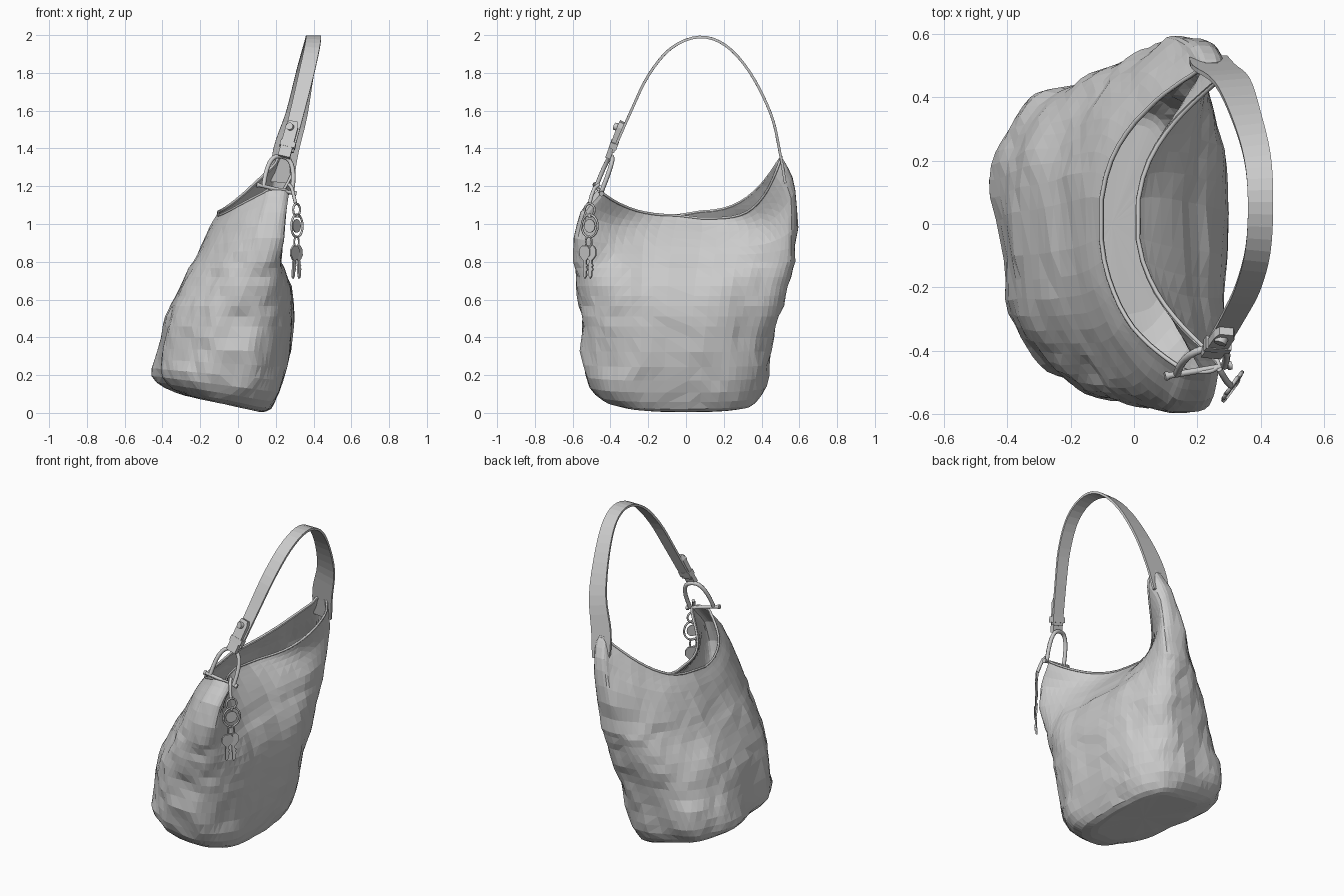
import bpy, bmesh, math
from mathutils import Vector, noise

if "Cube" in bpy.data.objects:
    bpy.data.objects.remove(bpy.data.objects["Cube"])

NSEG = 64


def mesh_object(name, bm):
    bmesh.ops.recalc_face_normals(bm, faces=bm.faces[:])
    me = bpy.data.meshes.new(name)
    bm.to_mesh(me)
    bm.free()
    ob = bpy.data.objects.new(name, me)
    bpy.context.collection.objects.link(ob)
    return ob


def tube(name, pts, r, cyclic=False, sides=1):
    """Round wire through points."""
    cu = bpy.data.curves.new(name, 'CURVE')
    cu.dimensions = '3D'
    cu.bevel_depth = r
    cu.bevel_resolution = sides
    cu.use_fill_caps = True
    sp = cu.splines.new('POLY')
    sp.points.add(len(pts) - 1)
    for p, c in zip(sp.points, pts):
        p.co = (*c, 1)
    sp.use_cyclic_u = cyclic
    ob = bpy.data.objects.new(name, cu)
    bpy.context.collection.objects.link(ob)
    return ob


def ring(name, c, u, v, r):
    """Elliptical wire ring; u and v are the half-axis vectors."""
    c, u, v = Vector(c), Vector(u), Vector(v)
    n = 20
    return tube(name, [c + u * math.cos(a) + v * math.sin(a)
                       for a in (2 * math.pi * i / n for i in range(n))], r, True)


def catmull(pts, steps):
    """Smooth a list of tuples with a Catmull-Rom spline."""
    ps = [pts[0]] + pts + [pts[-1]]
    out = []
    for i in range(1, len(ps) - 2):
        for s in range(steps):
            t = s / steps
            out.append([0.5 * (2 * b + (c - a) * t + (2 * a - 5 * b + 4 * c - d) * t * t
                               + (3 * b - a - 3 * c + d) * t ** 3)
                        for a, b, c, d in zip(*ps[i - 1:i + 3])])
    out.append(list(pts[-1]))
    return out


def band(name, pts, thick):
    """Flat band along (x, y, z, width) points, its width lying close to x."""
    bm = bmesh.new()
    prev = None
    for i, p in enumerate(pts):
        a, b = pts[max(i - 1, 0)], pts[min(i + 1, len(pts) - 1)]
        t = (Vector(b[:3]) - Vector(a[:3])).normalized()
        w = Vector((1, 0, 0))
        w = (w - t * w.dot(t)).normalized()
        n = t.cross(w)
        c = Vector(p[:3])
        vs = [bm.verts.new(c + w * p[3] / 2 * sx + n * thick / 2 * sn)
              for sx, sn in ((-1, -1), (1, -1), (1, 1), (-1, 1))]
        if prev:
            for k in range(4):
                bm.faces.new((prev[k], prev[(k + 1) % 4], vs[(k + 1) % 4], vs[k]))
        else:
            bm.faces.new(vs[::-1])
        prev = vs
    bm.faces.new(prev)
    return mesh_object(name, bm)


# Body sections: z, rim blend, tilt, left x, right x, front y, back y, end x, end half width
LEVELS = [
    (.002, 0, .22, -.25, .12, -.30, .30, -.06, .17),
    (.03, 0, .20, -.36, .175, -.43, .37, -.07, .24),
    (.12, 0, .13, -.42, .225, -.51, .42, -.07, .30),
    (.25, 0, .06, -.42, .26, -.54, .44, -.05, .305),
    (.40, 0, 0, -.40, .285, -.55, .465, -.02, .295),
    (.51, 0, 0, -.375, .295, -.56, .495, .015, .285),
    (.62, 0, 0, -.335, .29, -.575, .52, .055, .26),
    (.72, 0, 0, -.285, .255, -.585, .545, .09, .225),
    (.80, 0, 0, -.24, .20, -.59, .57, .12, .19),
    (.80, .33, 0, -.20, .15, -.59, .585, .155, .16),
    (.80, .68, 0, -.155, .08, -.56, .58, .18, .135),
    (.80, .90, 0, -.12, .03, -.50, .535, .20, .125),
    (.80, 1, 0, -.105, .01, -.47, .50, .205, .12),
]


def rim_height(v, left):
    if v < 0:
        return 1.045 + .14 * abs(v) ** 3
    return (1.065 + .29 * v ** 3) if left else (1.03 + .325 * v ** 5)


def section(lv):
    z0, f, tilt, xl, xr, y0, y1, xe, he = lv
    f = max(f, 0)
    pts = []
    for i in range(NSEG):
        a = 2 * math.pi * (i + .5) / NSEG
        c, s = math.cos(a), math.sin(a)
        p = .68 - .13 * f
        u = math.copysign(abs(c) ** p, c)
        v = math.copysign(abs(s) ** .68, s)
        mid, half = (xl + xr) / 2, (xr - xl) / 2
        w = min(1, 1.12 * abs(v) ** 2.3)
        back = f * (v > 0)
        x = mid + (xe + .04 * back - mid) * w + (half + (he * (1 - .3 * back) - half) * w) * u
        y = (y0 + y1) / 2 + (y1 - y0) / 2 * v
        low = max(0, 1 - z0 / .75)
        if u < 0:                      # the back left bottom corner bulges
            x += .12 * low * u * v * (1 if v > 0 else .3)
        z = z0 + max(tilt, 0) * (.13 - x)
        z += (rim_height(v, u < 0) - z0) * f
        # creased leather, stronger towards the two ends
        q = Vector((x, y, z))
        amp = (.017 + .012 * w) * (1 - .8 * f)
        d = (noise.noise(q * 5) + .5 * noise.noise(q * 11 + Vector((3, 1, 7)))
             + .15 * noise.noise(q * 27)) * amp
        q += Vector((u, v, 0)).normalized() * d
        q.z = max(q.z, 0)
        pts.append(q)
    return pts


# Bag body: lofted shell with thickness, open at the top
bm = bmesh.new()
rows = [[bm.verts.new(p) for p in section(lv)] for lv in catmull(LEVELS, 2)]
for lo, hi in zip(rows, rows[1:]):
    for k in range(NSEG):
        j = (k + 1) % NSEG
        bm.faces.new((lo[k], lo[j], hi[j], hi[k]))
centre = sum((v.co for v in rows[0]), Vector()) / NSEG
inner = [bm.verts.new(centre.lerp(v.co, .5)) for v in rows[0]]
hub = bm.verts.new(centre)
for k in range(NSEG):
    j = (k + 1) % NSEG
    bm.faces.new((inner[k], inner[j], rows[0][j], rows[0][k]))
    bm.faces.new((hub, inner[j], inner[k]))
rim = [v.co.copy() for v in rows[-1]]
body = mesh_object("bag_body", bm)
sol = body.modifiers.new("leather", 'SOLIDIFY')
sol.thickness = .01
sol.offset = -1
body.modifiers.new("facets", 'TRIANGULATE')

# Rolled hem along the opening
tube("opening_hem", rim, .007, True)

# Shoulder strap, growing out of the back end of the body
STRAP = [(.235, .525, 1.22, .12), (.252, .497, 1.38, .135),
         (.31, .45, 1.58, .115), (.355, .34, 1.80, .095), (.39, .21, 1.945, .085),
         (.40, .07, 1.99, .08), (.392, -.08, 1.93, .08), (.36, -.20, 1.785, .08),
         (.315, -.29, 1.60, .075), (.26, -.385, 1.385, .07)]
band("shoulder_strap", catmull(STRAP, 4), .014)

# Strap end: folded tab, keeper loop and stud
band("strap_tab", [(.292, -.338, 1.54, .045), (.286, -.35, 1.515, .065),
                   (.243, -.412, 1.355, .065)], .028)
band("strap_keeper", [(.268, -.376, 1.435, .082), (.260, -.387, 1.405, .082)], .042)
tube("strap_stud", [(.28, -.355, 1.51), (.272, -.378, 1.518)], .02, sides=3)

# D-shaped ring with cross bar
foot_l, foot_r, up = Vector((.135, -.475, 1.20)), Vector((.285, -.45, 1.165)), Vector((.025, .07, .175))
arch = []
for i in range(15):
    a = math.pi * i / 14
    k = (1 - math.copysign(abs(math.cos(a)) ** .75, math.cos(a))) / 2
    arch.append(foot_l.lerp(foot_r, k) + up * max(math.sin(a), 0) ** .75)
tube("d_ring_arch", arch, .012, sides=2)
bar = (foot_r - foot_l).normalized()
tube("d_ring_bar", [foot_l - bar * .035, foot_r + bar * .02], .010, sides=2)
for n, c in (("left", foot_l - bar * .033), ("right", foot_r + bar * .018)):
    tube("d_ring_knob_" + n, [c - bar * .006, c + bar * .006], .014, sides=2)

# Key chain: clip, small ring, large ring with disc, link
tube("chain_clip", [(.27, -.46, 1.21), (.285, -.485, 1.19), (.295, -.50, 1.15), (.305, -.51, 1.11)], .010)
ring("chain_small_ring", (.31, -.51, 1.075), (.018, .026, 0), (0, 0, .032), .006)
tube("chain_link", [(.312, -.51, 1.05), (.312, -.51, 1.035)], .010)
ring("key_ring", (.312, -.51, .99), (.03, .042, 0), (0, 0, .06), .006)
tube("key_ring_disc", [(.308, -.508, .99), (.312, -.511, .99)], .036, sides=4)
ring("key_link", (.31, -.515, .905), (.012, .016, 0), (0, 0, .03), .005)


# Keys: round bow, blade and teeth
def key(name, x, y, lean):
    top = Vector((x, y, .85))
    down = Vector((lean, -lean * .3, -1)).normalized()
    side = Vector((.6, .8, 0))
    n = side.cross(down).normalized() * .005
    outline = [(.018, -.035), (.034, -.015), (.034, .015), (.018, .035), (.009, .042), (.009, .062),
               (.018, .068), (.009, .078), (.018, .09), (.009, .10), (.009, .125),
               (-.002, .14), (-.010, .125), (-.010, .042), (-.018, .035), (-.034, .015),
               (-.034, -.015), (-.018, -.035)]
    kb = bmesh.new()
    f = kb.faces.new([kb.verts.new(top + side * a + down * b - n) for a, b in outline])
    ext = bmesh.ops.extrude_face_region(kb, geom=[f])
    bmesh.ops.translate(kb, vec=n * 2, verts=[g for g in ext["geom"] if isinstance(g, bmesh.types.BMVert)])
    mesh_object(name, kb)


key("key_front", .300, -.535, -.06)
key("key_back", .318, -.503, .05)
